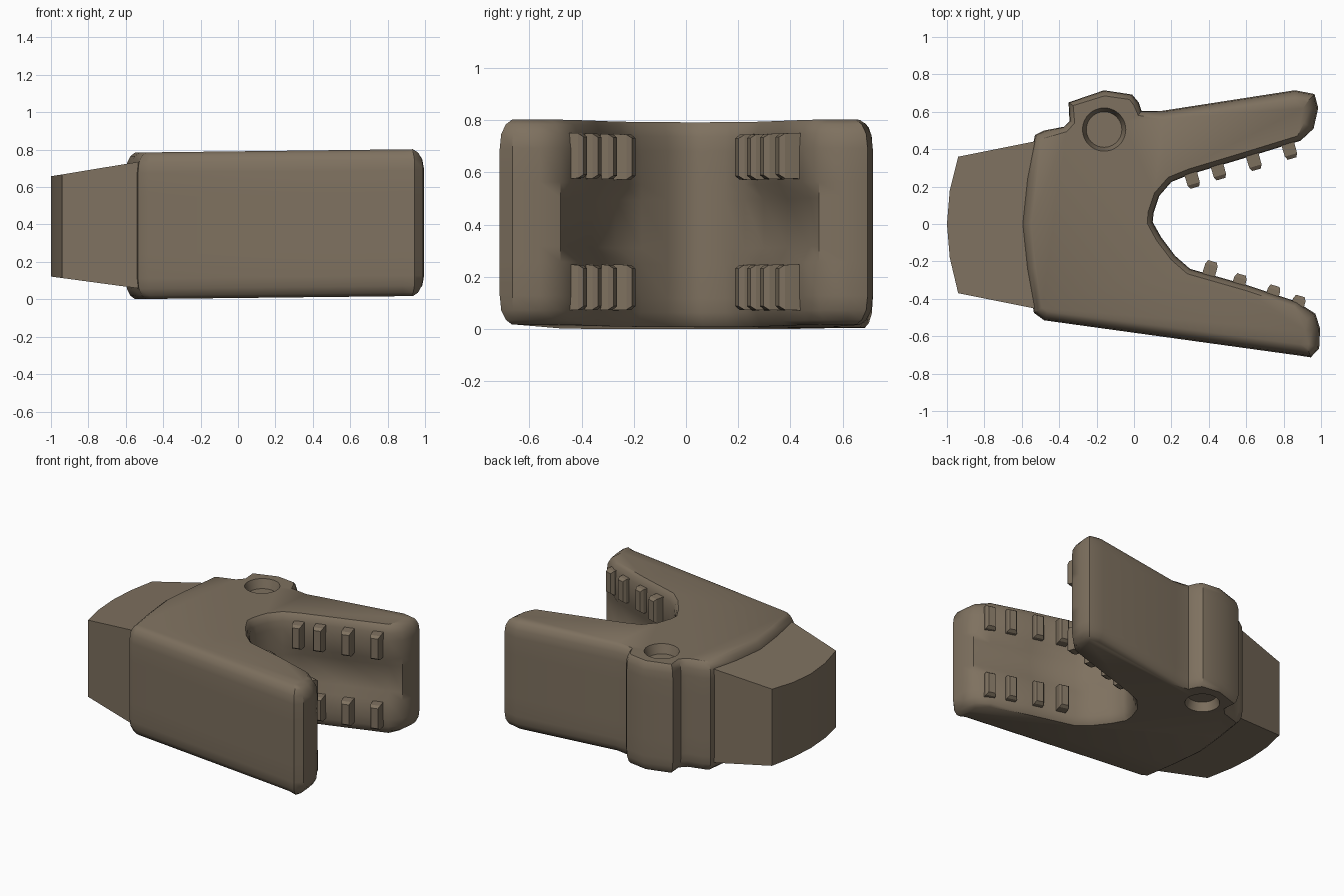
import bpy, bmesh, math
from mathutils import Vector, Matrix

if "Cube" in bpy.data.objects:
    bpy.data.objects.remove(bpy.data.objects["Cube"])

brown = bpy.data.materials.new("warm brown")
brown.diffuse_color = (0.21, 0.165, 0.115, 1)
brown.use_nodes = True
brown.node_tree.nodes["Principled BSDF"].inputs["Base Color"].default_value = brown.diffuse_color


def make(name, bm, angle=None):
    bmesh.ops.recalc_face_normals(bm, faces=bm.faces[:])
    me = bpy.data.meshes.new(name)
    bm.to_mesh(me)
    bm.free()
    me.materials.append(brown)
    ob = bpy.data.objects.new(name, me)
    bpy.context.collection.objects.link(ob)
    if angle:
        smooth(ob, angle)
    return ob


def smooth(ob, angle):
    bpy.ops.object.select_all(action='DESELECT')
    ob.select_set(True)
    bpy.context.view_layer.objects.active = ob
    bpy.ops.object.shade_smooth_by_angle(angle=math.radians(angle))


def loft(rings):
    """Closed solid through rings of equal point count."""
    bm = bmesh.new()
    vs = [[bm.verts.new(p) for p in r] for r in rings]
    n = len(vs[0])
    for a, b in zip(vs, vs[1:]):
        for i in range(n):
            j = (i + 1) % n
            bm.faces.new((a[i], a[j], b[j], b[i]))
    bm.faces.new(vs[0])
    bm.faces.new(vs[-1])
    return bm


# --- jaw body: plan outline with (x, y, rounding) ---
outer = [(-.6, 0, .05), (-.575, .24, .05), (-.53, .475, .04), (-.48, .5, .04),
         (-.375, .52, .03), (-.345, .55, .03), (-.35, .65, .03), (-.16, .715, .03),
         (-.01, .692, .03), (.025, .65, .03), (.04, .605, .03), (.15, .605, .045),
         (.86, .715, .05), (.965, .695, .06), (.985, .62, .08), (.96, .51, .06)]
mouth = [(.89, .445), (.6, .355), (.3, .265), (.2, .225), (.135, .15), (.105, .06),
         (.1, .01), (.145, -.07), (.22, -.17), (.3, -.24), (.6, -.325), (.87, -.415)]
lower = [(.97, -.48, .06), (.995, -.56, .08), (.99, -.665, .06), (.945, -.713, .05),
         (.88, -.703, .06), (-.48, -.515, .05), (-.535, -.475, .05), (-.575, -.24, .05)]
outline = outer + [(x, y, .03) for x, y in mouth] + lower
n = len(outline)
normals = []
for i in range(n):
    p, q, r = (Vector(outline[k % n][:2]) for k in (i - 1, i, i + 1))
    d = (q - p).normalized() + (r - q).normalized()
    normals.append(Vector((d.y, -d.x)).normalized())      # points inwards


def ring(depth, inset, scoop, top):
    pts = []
    for i, (x, y, r) in enumerate(outline):
        off = r * inset
        if len(outer) <= i < len(outer) + len(mouth) and x > .25:
            off += scoop                                   # hollow inside of the jaws
        px, py = x + normals[i].x * off, y + normals[i].y * off
        lo, hi = .007 + .011 * px, .791 + .012 * px
        pts.append((px, py, hi - depth if top else lo + depth))
    return pts


steps = [(0, 1, 0), (.018, .5, 0), (.055, .12, 0), (.11, 0, 0), (.24, 0, 0), (.3, 0, .035)]
rings = [ring(*s, False) for s in steps] + [ring(*s, True) for s in reversed(steps)]
jaw = make("jaw_body", loft(rings))

# --- round tapered sockets above and below, cut in the hinge knob ---
for z, r1, r2 in ((.79, .095, .137), (.0, .137, .095)):
    bm = bmesh.new()
    bmesh.ops.create_cone(bm, cap_ends=True, segments=40, radius1=r1, radius2=r2,
                          depth=.13, matrix=Matrix.Translation((-.16, .505, z)))
    cutter = make("socket_cutter", bm)
    cutter.hide_render = True
    mod = jaw.modifiers.new("socket", 'BOOLEAN')
    mod.operation = 'DIFFERENCE'
    mod.solver = 'EXACT'
    mod.object = cutter
    bpy.context.view_layer.objects.active = jaw
    bpy.ops.object.modifier_apply(modifier=mod.name)
    bpy.data.objects.remove(cutter)
smooth(jaw, 40)

# --- tapered neck with a curved end ---
plan = [(-.44, .46), (-.94, .36), (-.985, .18), (-1, 0), (-.985, -.18), (-.94, -.37), (-.44, -.47)]


def neck_z(x, top):
    return .75 + (x + .44) * .165 if top else .046 - (x + .44) * .135


make("neck", loft([[(x, y, neck_z(x, t)) for x, y in plan] for t in (False, True)]), 25)


# --- teeth: two rows in each jaw ---
def tooth(name, x, y, side, zc):
    d = Vector((.28, -.96 * side, 0))                      # points into the mouth
    t = Vector((.96, .28 * side, 0))
    tip = Vector((x, y, zc))
    rings = []
    for back, w, h in ((.14, .036, .09), (.02, .034, .086), (0, .024, .072)):
        c = tip - d * back
        rings.append([c + t * (sx * w) + Vector((0, 0, sz * h))
                      for sx, sz in ((-1, -1), (1, -1), (1, 1), (-1, 1))])
    make(name, loft(rings))


upper_tips = [(.325, .195), (.465, .24), (.655, .29), (.845, .35)]
lower_tips = [(.42, -.2), (.575, -.27), (.755, -.33), (.89, -.385)]
for jaw_name, tips, side in (("upper", upper_tips, 1), ("lower", lower_tips, -1)):
    for k, (x, y) in enumerate(tips):
        for row, zc in (("top", .655 + .01 * x), ("bottom", .16)):
            tooth(f"{jaw_name}_tooth_{row}_{k + 1}", x, y, side, zc)
